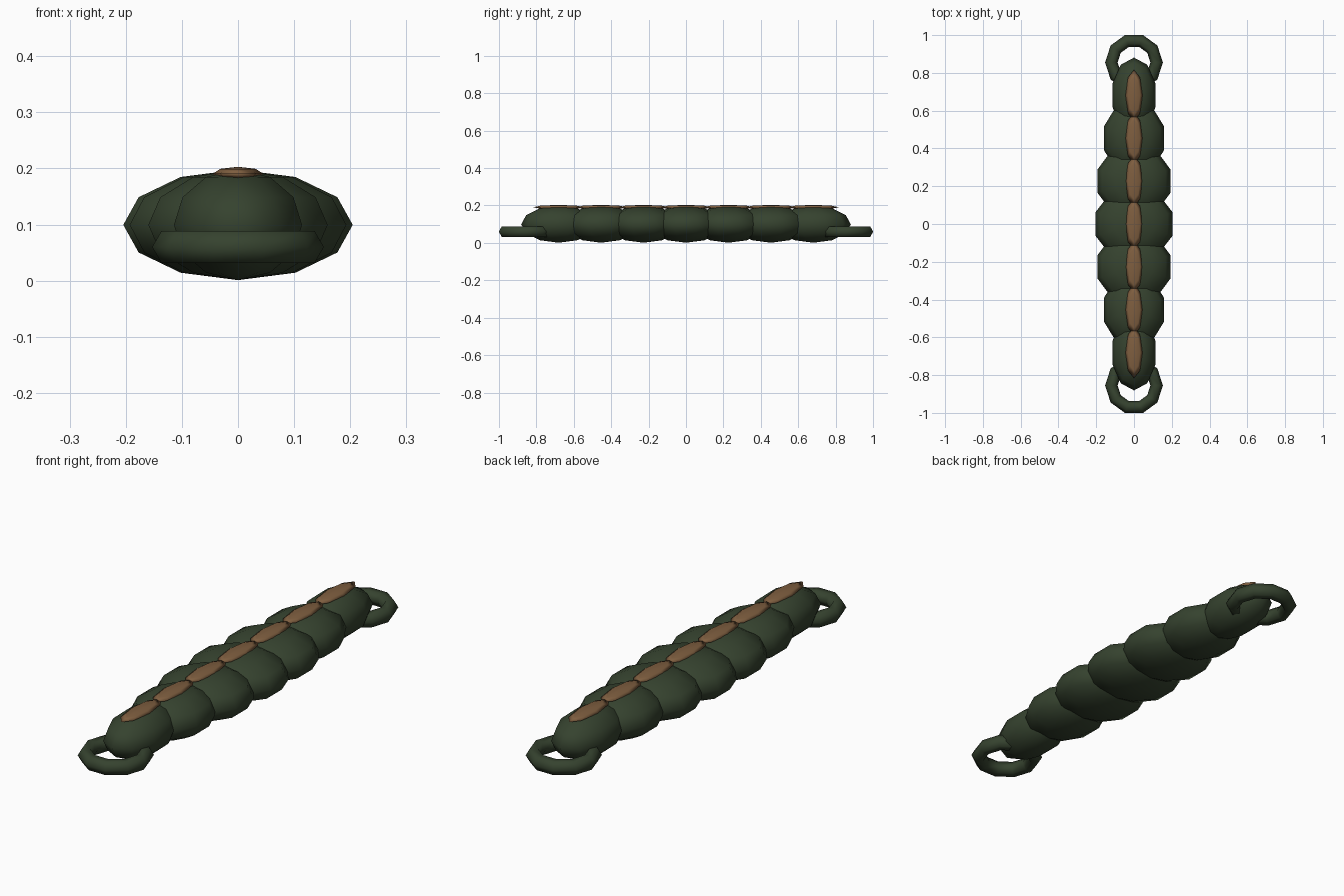
import bpy

cube = bpy.data.objects.get("Cube")
if cube:
    bpy.data.objects.remove(cube, do_unlink=True)


def make_material(name, rgb):
    mat = bpy.data.materials.new(name)
    mat.use_nodes = True
    color = (*rgb, 1.0)
    mat.diffuse_color = color
    bsdf = mat.node_tree.nodes["Principled BSDF"]
    bsdf.inputs["Base Color"].default_value = color
    bsdf.inputs["Roughness"].default_value = 0.8
    return mat


green = make_material("dark_green", (0.036, 0.055, 0.028))
brown = make_material("warm_brown", (0.21, 0.112, 0.05))


def finish(name, mat):
    obj = bpy.context.object
    obj.name = name
    obj.data.materials.append(mat)
    bpy.ops.object.shade_smooth()
    return obj


def ellipsoid(name, mat, location, radii, segments, rings):
    bpy.ops.mesh.primitive_uv_sphere_add(
        segments=segments, ring_count=rings, radius=1, location=location)
    bpy.context.object.scale = radii
    bpy.ops.object.transform_apply(location=False, rotation=False, scale=True)
    return finish(name, mat)


SPACING = 0.227
HALF_WIDTHS = [0.215, 0.203, 0.168, 0.12]   # from the middle outwards

# Body segments, each with a long strip piece on its back
for i in range(-3, 4):
    y = i * SPACING
    ellipsoid(f"body_segment_{i + 4}", green, (0, y, 0.0995),
              (HALF_WIDTHS[abs(i)], 0.2, 0.0985), 10, 6)
    ellipsoid(f"back_strip_{i + 4}", brown, (0, y, 0.1905),
              (0.045, 0.135, 0.0125), 8, 4)

# Flat ring at each end
for name, side in (("front_ring", -1), ("back_ring", 1)):
    bpy.ops.mesh.primitive_torus_add(
        major_segments=10, minor_segments=6, major_radius=0.12,
        minor_radius=0.033, location=(0, side * 0.855, 0.06))
    finish(name, green)
